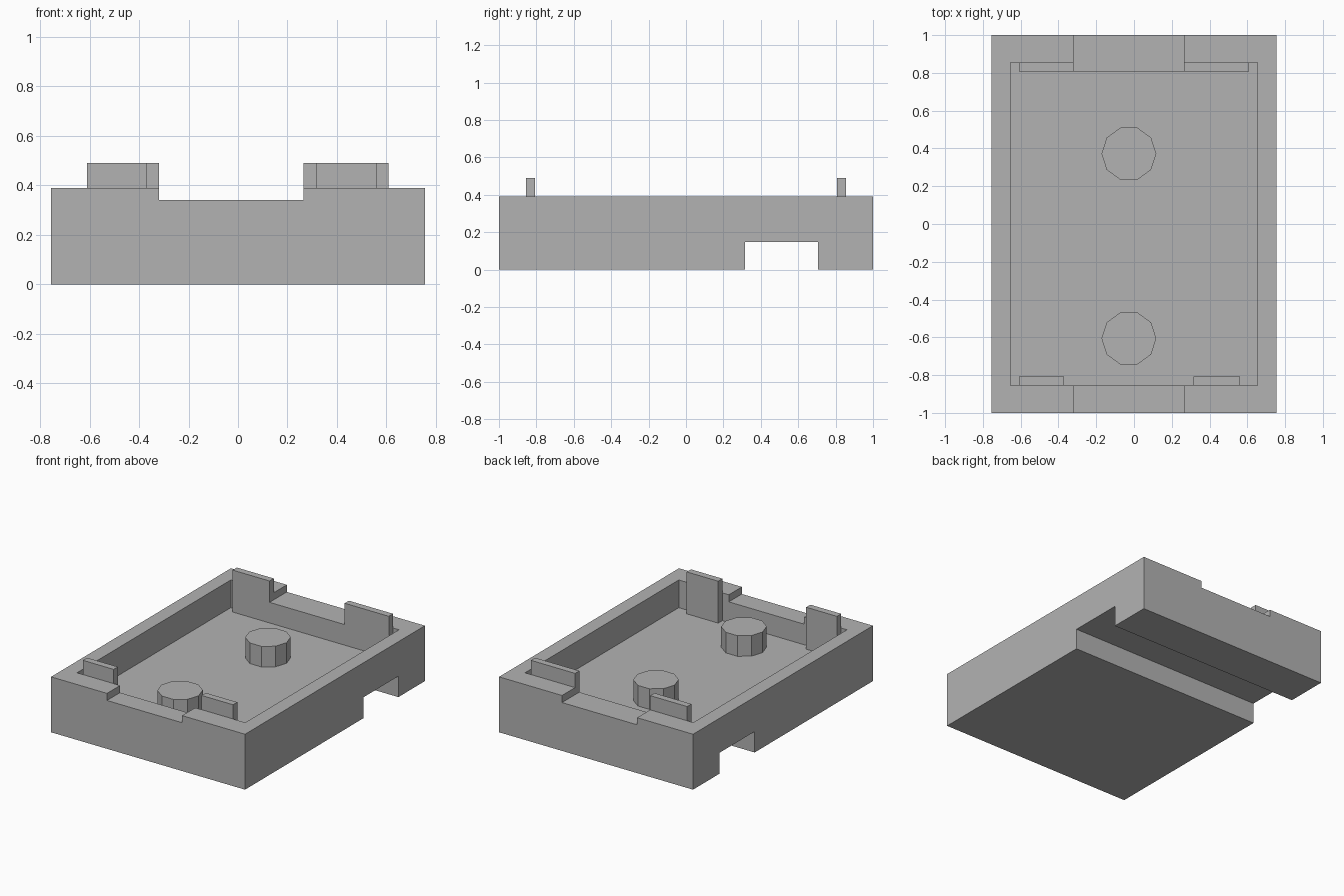
import bpy

cube = bpy.data.objects.get("Cube")
if cube:
    bpy.data.objects.remove(cube, do_unlink=True)

grey = bpy.data.materials.new("plain grey")
grey.use_nodes = True
COLOUR = (0.45, 0.45, 0.45, 1)
grey.diffuse_color = COLOUR
grey.node_tree.nodes["Principled BSDF"].inputs["Base Color"].default_value = COLOUR

RIM, FLOOR, NOTCH, TAB_TOP = 0.39, 0.195, 0.34, 0.49
INNER_X, INNER_Y, LEDGE_Y = 0.655, 0.855, 0.808
NOTCH_X = (-0.32, 0.265)


def box(name, x, y, z):
    """Axis-aligned box from (low, high) pairs."""
    bpy.ops.mesh.primitive_cube_add(
        size=1, location=[(a + b) / 2 for a, b in (x, y, z)])
    ob = bpy.context.object
    ob.name = name
    ob.scale = [b - a for a, b in (x, y, z)]
    bpy.ops.object.transform_apply(location=False, rotation=False, scale=True)
    ob.data.materials.append(grey)
    return ob


def cut(target, x, y, z):
    cutter = box("cutter", x, y, z)
    cutter.hide_render = True
    mod = target.modifiers.new("cut", 'BOOLEAN')
    mod.operation = 'DIFFERENCE'
    mod.solver = 'EXACT'
    mod.object = cutter
    bpy.context.view_layer.objects.active = target
    bpy.ops.object.modifier_apply(modifier=mod.name)
    bpy.data.objects.remove(cutter, do_unlink=True)


# Tray body: tray cavity, back corner slots, rim notches, underside channel
tray = box("tray_body", (-0.755, 0.755), (-1, 1), (0, RIM))
cut(tray, (-INNER_X, INNER_X), (-INNER_Y, LEDGE_Y), (FLOOR, 1))
for side in (-1, 1):
    cut(tray, sorted((side * 0.608, side * INNER_X)), (0.7, INNER_Y), (FLOOR, 1))
cut(tray, NOTCH_X, (-1.2, 1.2), (NOTCH, 1))
cut(tray, (-1, 1), (0.315, 0.705), (-0.2, 0.147))

# Upright tabs: front ones stand on the floor, back ones on the wall
for name, x in (("right", (-0.61, -0.37)), ("left", (0.315, 0.56))):
    box("front_tab_" + name, x, (-INNER_Y, -LEDGE_Y), (FLOOR, TAB_TOP))
for name, x in (("right", (-0.608, NOTCH_X[0])), ("left", (NOTCH_X[1], 0.608))):
    box("back_tab_" + name, x, (LEDGE_Y, INNER_Y), (RIM, TAB_TOP))

# Ten-sided posts on the floor, with corners pointing along x
for name, y in (("front_post", -0.606), ("back_post", 0.372)):
    bpy.ops.mesh.primitive_cylinder_add(
        vertices=10, radius=0.145, depth=NOTCH - FLOOR,
        location=(-0.027, y, (NOTCH + FLOOR) / 2), rotation=(0, 0, 1.5708))
    post = bpy.context.object
    post.name = name
    post.data.materials.append(grey)
